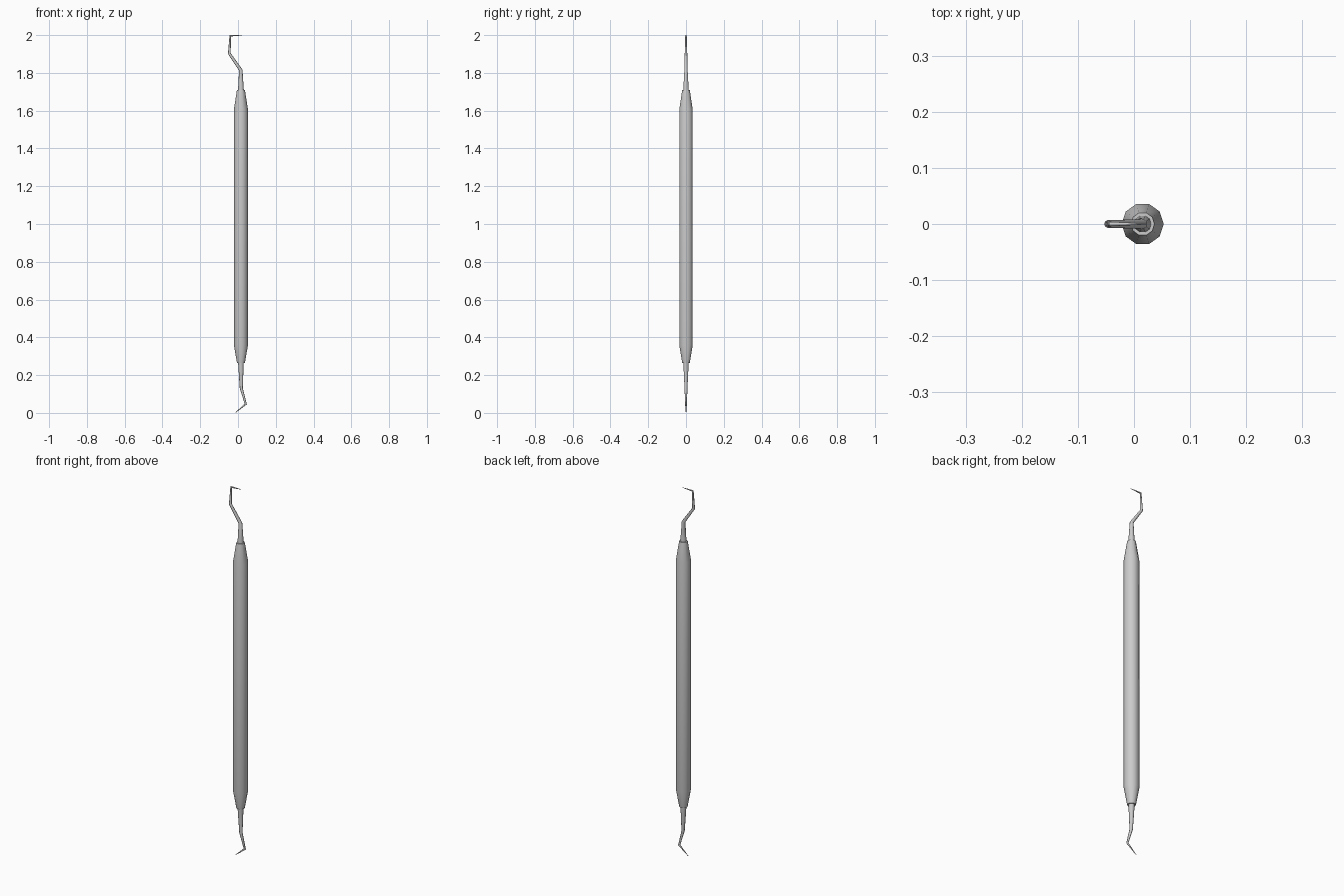
import bpy, bmesh, math
from mathutils import Vector

if "Cube" in bpy.data.objects:
    bpy.data.objects.remove(bpy.data.objects["Cube"])

CX = 0.0155   # handle axis


def tube(name, points, sides):
    """Sweep a round section through (x, z, radius) points in the XZ plane, mitred at bends."""
    bm = bmesh.new()
    pts = [Vector((x, 0, z)) for x, z, r in points]
    rings = []
    for i, p in enumerate(pts):
        d_in = (p - pts[i - 1]).normalized() if i else (pts[1] - p).normalized()
        d_out = (pts[i + 1] - p).normalized() if i < len(pts) - 1 else d_in
        t = (d_in + d_out).normalized()
        side = Vector((t.z, 0, -t.x)) / max(t.dot(d_in), 0.6)
        r = points[i][2]
        ring = []
        for k in range(sides):
            a = 2 * math.pi * k / sides
            ring.append(bm.verts.new(p + side * r * math.cos(a) + Vector((0, r * math.sin(a), 0))))
        rings.append(ring)
    for a, b in zip(rings, rings[1:]):
        for k in range(sides):
            n = (k + 1) % sides
            bm.faces.new((a[k], a[n], b[n], b[k]))
    bm.faces.new(rings[0])
    bm.faces.new(rings[-1])
    bmesh.ops.recalc_face_normals(bm, faces=bm.faces)
    mesh = bpy.data.meshes.new(name)
    bm.to_mesh(mesh)
    bm.free()
    ob = bpy.data.objects.new(name, mesh)
    bpy.context.collection.objects.link(ob)
    bpy.context.view_layer.objects.active = ob
    ob.select_set(True)
    bpy.ops.object.shade_smooth_by_angle(angle=math.radians(40))
    ob.select_set(False)
    return ob


# ten-sided handle with tapered ends
tube("handle", [(CX, 0.265, 0.021), (CX, 0.36, 0.0375),
                (CX, 1.605, 0.0375), (CX, 1.71, 0.021)], 10)

# upper hook: straight shank, double bend, sideways pick
tube("upper_hook", [(CX, 1.69, 0.0165), (CX, 1.73, 0.014), (0.0145, 1.815, 0.009),
                    (-0.046, 1.903, 0.007), (-0.041, 1.997, 0.004),
                    (0.021, 1.999, 0.001)], 10)

# lower hook: gentle bend, slanted pick
tube("lower_hook", [(CX, 0.285, 0.0165), (CX, 0.25, 0.014), (0.0175, 0.13, 0.008),
                    (0.041, 0.047, 0.005), (-0.014, 0.001, 0.001)], 10)
